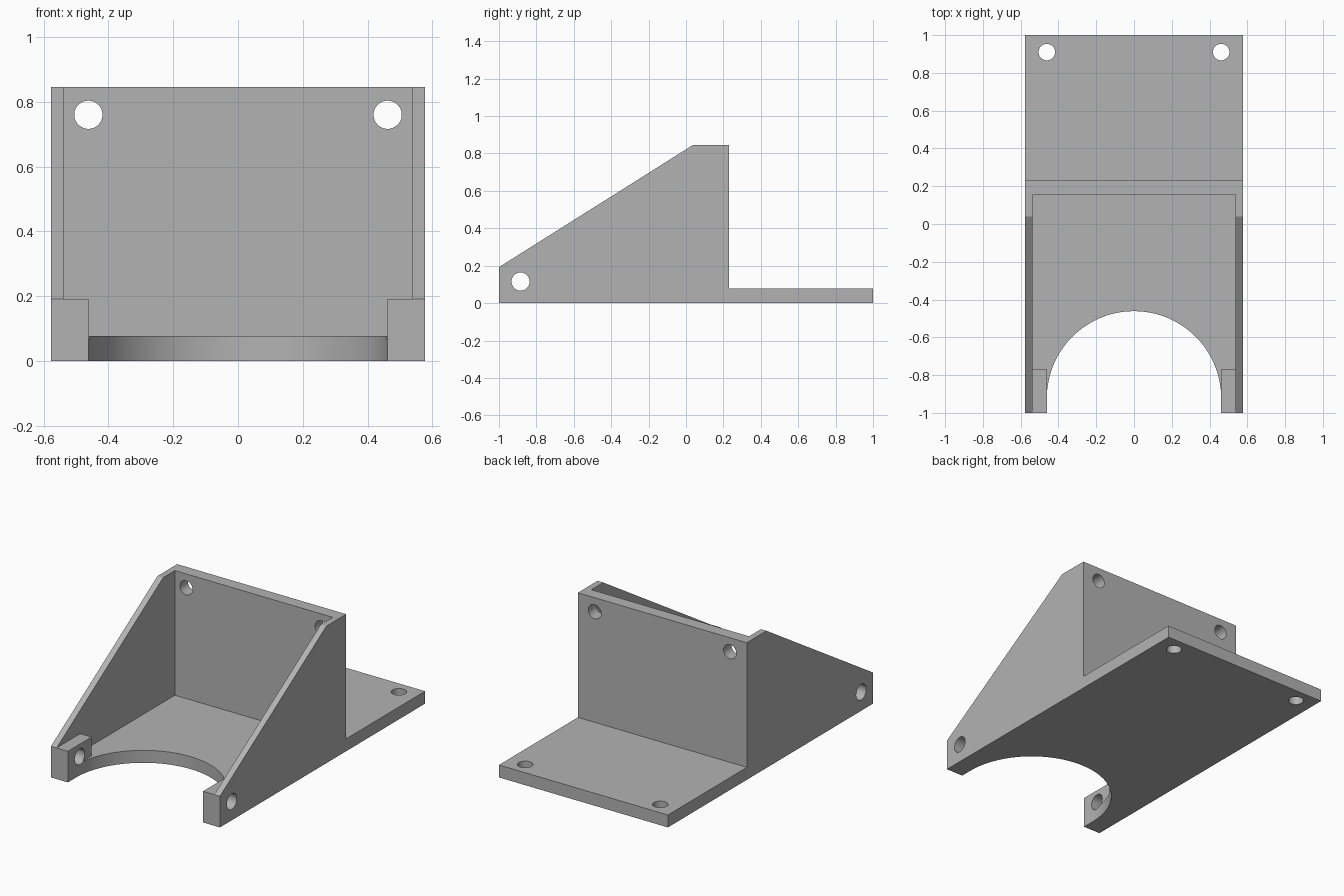
import bpy
import bmesh
from math import sin, cos, pi
from mathutils import Vector

if "Cube" in bpy.data.objects:
    bpy.data.objects.remove(bpy.data.objects["Cube"], do_unlink=True)

U = 1 / 26                  # design unit
HALF = 15 * U               # half width
INNER = 14 * U              # inside of the gussets
LUG = 12 * U                # inside of the lugs, also the bay radius
PLATE = 2 * U               # plate thickness
HEIGHT = 22 * U
LUG_TOP = 5 * U

grey = bpy.data.materials.new("plain grey")
grey.use_nodes = True
colour = (0.45, 0.45, 0.45, 1)
grey.diffuse_color = colour
grey.node_tree.nodes["Principled BSDF"].inputs["Base Color"].default_value = colour


def prism(name, points, sweep):
    """Sweep a closed polygon along a vector into a solid."""
    bm = bmesh.new()
    face = bm.faces.new([bm.verts.new(p) for p in points])
    swept = bmesh.ops.extrude_face_region(bm, geom=[face])["geom"]
    bmesh.ops.translate(bm, vec=Vector(sweep),
                        verts=[v for v in swept if isinstance(v, bmesh.types.BMVert)])
    bmesh.ops.recalc_face_normals(bm, faces=bm.faces)
    mesh = bpy.data.meshes.new(name)
    bm.to_mesh(mesh)
    bm.free()
    mesh.materials.append(grey)
    obj = bpy.data.objects.new(name, mesh)
    bpy.context.collection.objects.link(obj)
    return obj


def box(name, half_x, y0, y1, z0, z1):
    corners = [(-half_x, y0, z0), (half_x, y0, z0), (half_x, y1, z0), (-half_x, y1, z0)]
    return prism(name, corners, (0, 0, z1 - z0))


def drill(name, centre, axis, radius, length):
    """Cylinder centred on a point, along an axis."""
    axis = Vector(axis)
    side = axis.orthogonal().normalized()
    up = axis.cross(side)
    start = Vector(centre) - axis * length / 2
    ring = [start + radius * (cos(a) * side + sin(a) * up)
            for a in (2 * pi * i / 48 for i in range(48))]
    return prism(name, ring, axis * length)


# Side outline swept across the full width
outline = [(-1, 0), (1, 0), (1, PLATE), (6 * U, PLATE),
           (6 * U, HEIGHT), (U, HEIGHT), (-1, LUG_TOP)]
bracket = prism("bracket", [(-HALF, y, z) for y, z in outline], (2 * HALF, 0, 0))

# Hollow between the gussets, leaving a lug at each front corner
cutters = [
    box("upper_pocket", INNER, -1.2, 4 * U, LUG_TOP, 1.2),
    box("floor_pocket", INNER, -20 * U, 4 * U, PLATE, 1.2),
    box("lug_gap", LUG, -1.2, -19 * U, PLATE, 1.2),
]

# Round-ended bay in the front of the floor
arc = [(LUG * cos(pi * i / 64), -24 * U + LUG * sin(pi * i / 64)) for i in range(65)]
bay = [(LUG, -1.2)] + arc + [(-LUG, -1.2)]
cutters.append(prism("front_bay", [(x, y, -0.1) for x, y in bay], (0, 0, 1)))

# Bolt holes in the wall and tail plate, pivot holes through the lugs
for x in (-LUG, LUG):
    cutters.append(drill("wall_hole", (x, 5 * U, 0.76), (0, 1, 0), 0.0435, 0.2))
    cutters.append(drill("tail_hole", (x, 0.91, U), (0, 0, 1), 0.0435, 0.2))
cutters.append(drill("pivot_hole", (0, -23 * U, 3 * U), (1, 0, 0), 0.0485, 1.4))

# Apply each cut and discard its cutter
bpy.ops.object.select_all(action="DESELECT")
bpy.context.view_layer.objects.active = bracket
bracket.select_set(True)
for cutter in cutters:
    cutter.hide_render = True
    cut = bracket.modifiers.new(cutter.name, "BOOLEAN")
    cut.operation = "DIFFERENCE"
    cut.solver = "EXACT"
    cut.object = cutter
    bpy.ops.object.modifier_apply(modifier=cut.name)
    bpy.data.objects.remove(cutter, do_unlink=True)

bpy.ops.object.shade_smooth_by_angle(angle=pi / 6)
